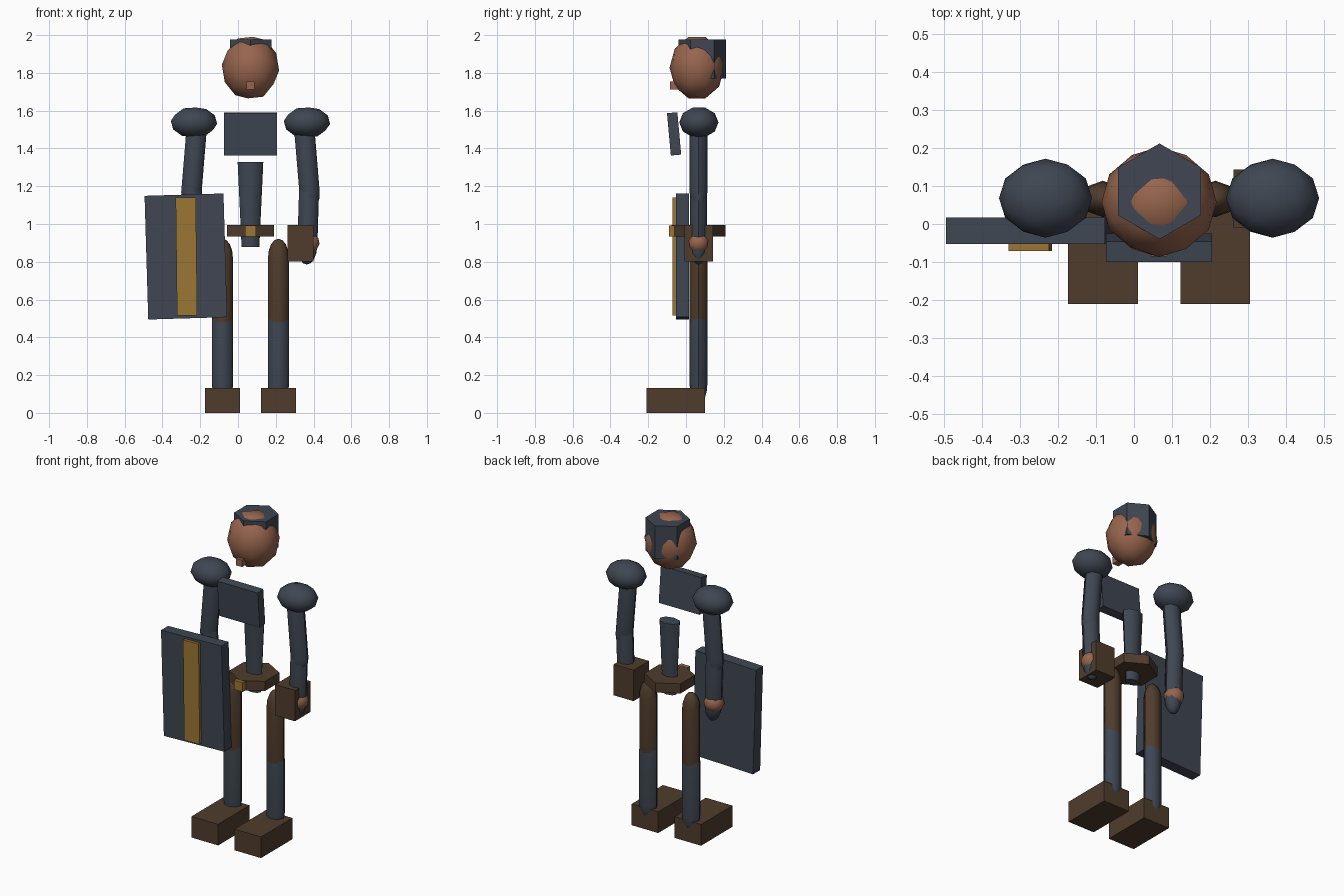
import bpy, bmesh, math
from mathutils import Matrix, Vector

if "Cube" in bpy.data.objects:
    bpy.data.objects.remove(bpy.data.objects["Cube"])

CX, CY = 0.066, 0.066   # body axis


def material(name, rgb):
    m = bpy.data.materials.new(name)
    m.diffuse_color = (*rgb, 1)
    m.use_nodes = True
    m.node_tree.nodes["Principled BSDF"].inputs["Base Color"].default_value = m.diffuse_color
    return m


SLATE = material("slate", (0.050, 0.062, 0.085))
SKIN = material("skin", (0.310, 0.130, 0.075))
BROWN = material("brown_leather", (0.080, 0.046, 0.026))
GOLD = material("gold", (0.330, 0.180, 0.035))


def finish(bm, name, mat, smooth=False):
    bmesh.ops.recalc_face_normals(bm, faces=bm.faces)
    me = bpy.data.meshes.new(name)
    bm.to_mesh(me)
    bm.free()
    ob = bpy.data.objects.new(name, me)
    bpy.context.collection.objects.link(ob)
    me.materials.append(mat)
    if smooth:
        bpy.ops.object.select_all(action='DESELECT')
        ob.select_set(True)
        bpy.context.view_layer.objects.active = ob
        bpy.ops.object.shade_smooth_by_angle(angle=math.radians(50))
    return ob


def box(name, mat, loc, size, rot=(0, 0, 0)):
    bm = bmesh.new()
    bmesh.ops.create_cube(bm, size=1)
    bmesh.ops.scale(bm, vec=size, verts=bm.verts)
    ob = finish(bm, name, mat)
    ob.location, ob.rotation_euler = loc, rot
    return ob


def ball(name, mat, loc, radii):
    # icosphere turned so an edge lies across the top
    bm = bmesh.new()
    bmesh.ops.create_icosphere(bm, subdivisions=2, radius=1)
    bmesh.ops.rotate(bm, verts=bm.verts, matrix=Matrix.Rotation(math.atan(2) / 2, 3, 'Y'))
    bmesh.ops.scale(bm, vec=radii, verts=bm.verts)
    ob = finish(bm, name, mat, True)
    ob.location = loc
    return ob


def prism(name, mat, loc, r_bottom, r_top, height, sides, squash=1, smooth=False):
    # upright cylinder with one corner facing front
    bm = bmesh.new()
    bmesh.ops.create_cone(bm, cap_ends=True, segments=sides, radius1=r_bottom,
                          radius2=r_top, depth=height)
    first = bm.verts[:][0].co
    turn = math.pi / 2 - math.atan2(first.y, first.x)
    bmesh.ops.rotate(bm, verts=bm.verts, matrix=Matrix.Rotation(turn, 3, 'Z'))
    bmesh.ops.scale(bm, vec=(1, squash, 1), verts=bm.verts)
    ob = finish(bm, name, mat, smooth)
    ob.location = loc
    return ob


def limb(name, mat, top, bottom, rx, ry, cap, sides=8, steps=4):
    # capsule with long rounded ends, sheared between its two tips
    top, bottom = Vector(top), Vector(bottom)
    length = (top - bottom).length
    profile = [(math.cos(a), cap * (1 - math.sin(a)))
               for a in (math.pi / 2 * (1 - i / steps) for i in range(1, steps + 1))]
    profile += [(r, length - d) for r, d in reversed(profile)]
    bm = bmesh.new()
    rings = []
    for r, d in profile:
        c = top.lerp(bottom, d / length)
        rings.append([bm.verts.new(c + Vector((rx * r * math.sin(t), ry * r * math.cos(t), 0)))
                      for t in (2 * math.pi * k / sides for k in range(sides))])
    tips = bm.verts.new(top), bm.verts.new(bottom)
    for k in range(sides):
        n = (k + 1) % sides
        bm.faces.new((tips[0], rings[0][k], rings[0][n]))
        bm.faces.new((tips[1], rings[-1][n], rings[-1][k]))
        for a, b in zip(rings, rings[1:]):
            bm.faces.new((a[k], b[k], b[n], a[n]))
    return finish(bm, name, mat, True)


# head, hair and nose
ball("head", SKIN, (CX, 0.058, 1.828), (0.152, 0.145, 0.172))
prism("hair", SLATE, (CX + 0.001, 0.086, 1.873), 0.126, 0.126, 0.206, 6)
box("nose", SKIN, (CX, -0.064, 1.733), (0.043, 0.043, 0.043))

# torso, chest plate, belt and buckle
prism("torso", SLATE, (CX, CY, 1.104), 0.047, 0.068, 0.45, 8, 0.66, True)
box("chest_plate", SLATE, (CX, -0.063, 1.477), (0.28, 0.055, 0.225), (0.09, 0, 0))
prism("belt", BROWN, (CX, CY, 0.964), 0.143, 0.143, 0.06, 6)
box("buckle", GOLD, (CX, -0.075, 0.964), (0.06, 0.032, 0.058))

# paired parts
for side, s in (("left", -1), ("right", 1)):
    def at(dx, z, y=CY):
        return (CX + s * dx, y, z)
    ball(side + "_shoulder", SLATE, at(0.299, 1.538, 0.068), (0.123, 0.104, 0.083))
    limb(side + "_upper_arm", SLATE, at(0.277, 1.60), at(0.320, 1.08), 0.054, 0.047, 0.09)
    limb(side + "_forearm", SLATE, at(0.313, 1.27), at(0.298, 0.785), 0.053, 0.046, 0.10)
    ball(side + "_hand", SKIN, at(0.306, 0.90), (0.060, 0.058, 0.058))
    limb(side + "_thigh", BROWN, at(0.148, 0.922), at(0.148, 0.39), 0.055, 0.048, 0.10)
    limb(side + "_shin", SLATE, at(0.148, 0.59), at(0.148, 0.05), 0.056, 0.047, 0.10)
    box(side + "_boot", BROWN, at(0.148, 0.066, -0.055), (0.184, 0.31, 0.132))

# held block, shield and its stripe
box("held_block", BROWN, (0.331, 0.067, 0.899), (0.137, 0.152, 0.193))
box("shield", SLATE, (-0.276, -0.018, 0.828), (0.418, 0.07, 0.655), (0, -0.03, 0))
box("shield_stripe", GOLD, (-0.273, -0.058, 0.828), (0.107, 0.025, 0.625), (0, -0.012, 0))
